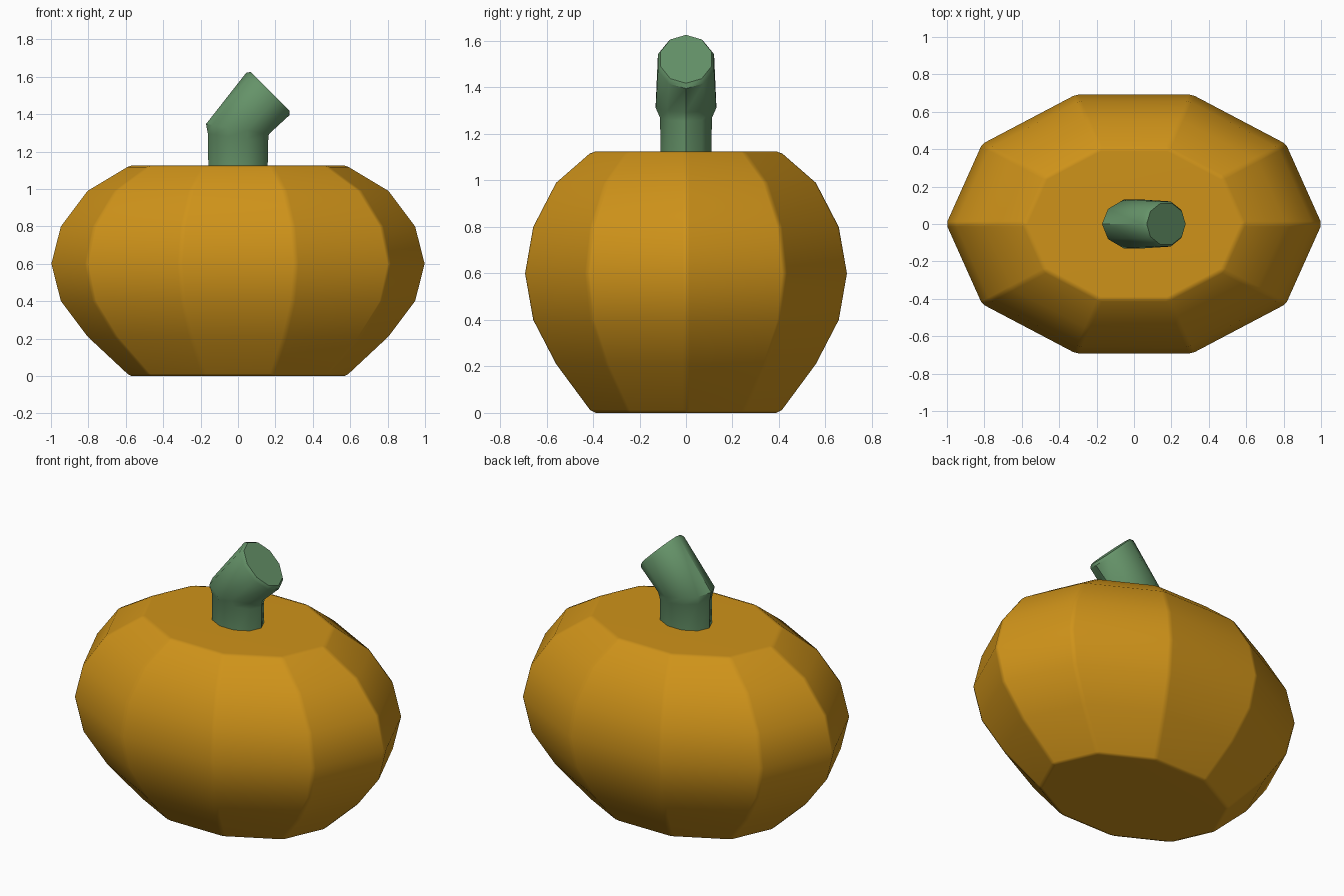
import bpy, bmesh
from math import cos, sin, tau, radians

if "Cube" in bpy.data.objects:
    bpy.data.objects.remove(bpy.data.objects["Cube"])

SIDES = 10


def material(name, color):
    m = bpy.data.materials.new(name)
    m.diffuse_color = color
    m.use_nodes = True
    m.node_tree.nodes["Principled BSDF"].inputs["Base Color"].default_value = m.diffuse_color
    return m


def loft(name, rings, mat, bevel=0.0):
    """Skin ten-sided rings: (centre x, centre z, half-axis x, half-axis z, y radius)."""
    bm = bmesh.new()
    loops = []
    for cx, cz, hx, hz, ry in rings:
        loops.append([bm.verts.new((cx + hx * cos(a), ry * sin(a), cz + hz * cos(a)))
                      for a in (i * tau / SIDES for i in range(SIDES))])
    sharp = []
    for lo, hi in zip(loops, loops[1:]):
        for i in range(SIDES):
            j = (i + 1) % SIDES
            bm.faces.new((lo[i], lo[j], hi[j], hi[i]))
            sharp.append(bm.edges.get((lo[i], hi[i])))
    for end in (loops[0][::-1], loops[-1]):
        sharp += bm.faces.new(end).edges
    if bevel:
        bmesh.ops.bevel(bm, geom=sharp, offset=bevel, offset_type='OFFSET',
                        segments=1, profile=0.5, affect='EDGES', clamp_overlap=True)
    bmesh.ops.recalc_face_normals(bm, faces=bm.faces)
    mesh = bpy.data.meshes.new(name)
    bm.to_mesh(mesh)
    bm.free()
    mesh.materials.append(mat)
    ob = bpy.data.objects.new(name, mesh)
    bpy.context.collection.objects.link(ob)
    bpy.ops.object.select_all(action='DESELECT')
    ob.select_set(True)
    bpy.context.view_layer.objects.active = ob
    bpy.ops.object.shade_smooth_by_angle(angle=radians(40))
    return ob


# Pumpkin body: squashed ten-sided barrel with softened ribs and rims
profile = [(0.585, 0.0), (0.81, 0.21), (0.953, 0.40), (1.004, 0.60),
           (0.953, 0.80), (0.81, 0.99), (0.585, 1.125)]
body = loft("pumpkin_body", [(0, z, r, 0, r * 0.725) for r, z in profile],
            material("orange_skin", (0.62, 0.29, 0.01, 1)), bevel=0.015)
body.modifiers.new("even_shading", 'WEIGHTED_NORMAL').keep_sharp = True

# Stem: upright base, swollen bend, then a slanted cut end with a small chamfer
loft("stem", [(0, 1.08, 0.158, 0, 0.115),
              (0, 1.275, 0.161, -0.02, 0.117),
              (-0.003, 1.32, 0.168, -0.027, 0.137),
              (0.16, 1.508, 0.116, -0.113, 0.127),
              (0.172, 1.522, 0.104, -0.104, 0.115)],
     material("green_stem", (0.13, 0.29, 0.14, 1)))
